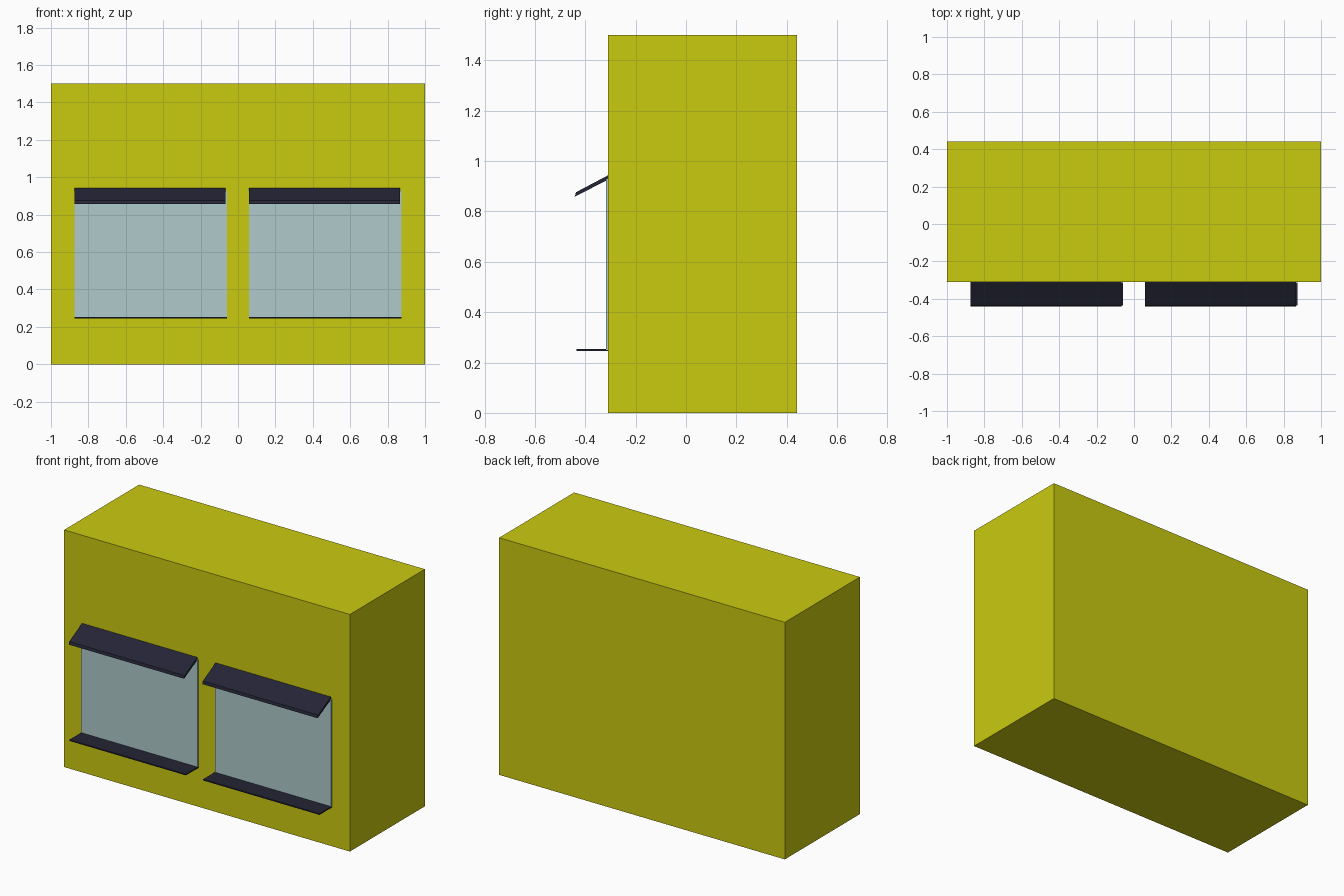
import bpy
import bmesh

cube = bpy.data.objects.get("Cube")
if cube:
    bpy.data.objects.remove(cube, do_unlink=True)


def material(name, rgb):
    mat = bpy.data.materials.new(name)
    mat.use_nodes = True
    colour = (*rgb, 1.0)
    mat.diffuse_color = colour
    mat.node_tree.nodes["Principled BSDF"].inputs["Base Color"].default_value = colour
    return mat


def extrude_profile(name, profile, x0, x1, mat):
    """Sweep a closed (y, z) profile along x from x0 to x1."""
    bm = bmesh.new()
    face = bm.faces.new([bm.verts.new((x0, y, z)) for y, z in profile])
    swept = bmesh.ops.extrude_face_region(bm, geom=[face])
    verts = [g for g in swept["geom"] if isinstance(g, bmesh.types.BMVert)]
    bmesh.ops.translate(bm, verts=verts, vec=(x1 - x0, 0, 0))
    bmesh.ops.recalc_face_normals(bm, faces=bm.faces)
    mesh = bpy.data.meshes.new(name)
    bm.to_mesh(mesh)
    bm.free()
    mesh.materials.append(mat)
    obj = bpy.data.objects.new(name, mesh)
    bpy.context.collection.objects.link(obj)
    return obj


def box(name, x, y, z, mat):
    profile = [(y[0], z[0]), (y[1], z[0]), (y[1], z[1]), (y[0], z[1])]
    return extrude_profile(name, profile, x[0], x[1], mat)


yellow = material("yellow wall", (0.59, 0.59, 0.005))
glass = material("pale blue glass", (0.43, 0.59, 0.60))
dark = material("dark navy trim", (0.018, 0.018, 0.037))

FRONT = -0.31

# Main block
box("building_body", (-1, 1), (FRONT, 0.44), (0, 1.5), yellow)

# Two serving windows, each with a sloped awning and a thin counter
awning_profile = [(FRONT, 0.943), (-0.437, 0.876), (-0.442, 0.858), (FRONT, 0.926)]
for side, left in (("right", -0.875), ("left", 0.06)):
    right = left + 0.815
    box(side + "_window", (left, right), (FRONT - 0.008, FRONT + 0.01), (0.25, 0.93), glass)
    box(side + "_counter", (left, right), (-0.435, FRONT + 0.01), (0.246, 0.254), dark)
    extrude_profile(side + "_awning", awning_profile, left, right - 0.008, dark)
